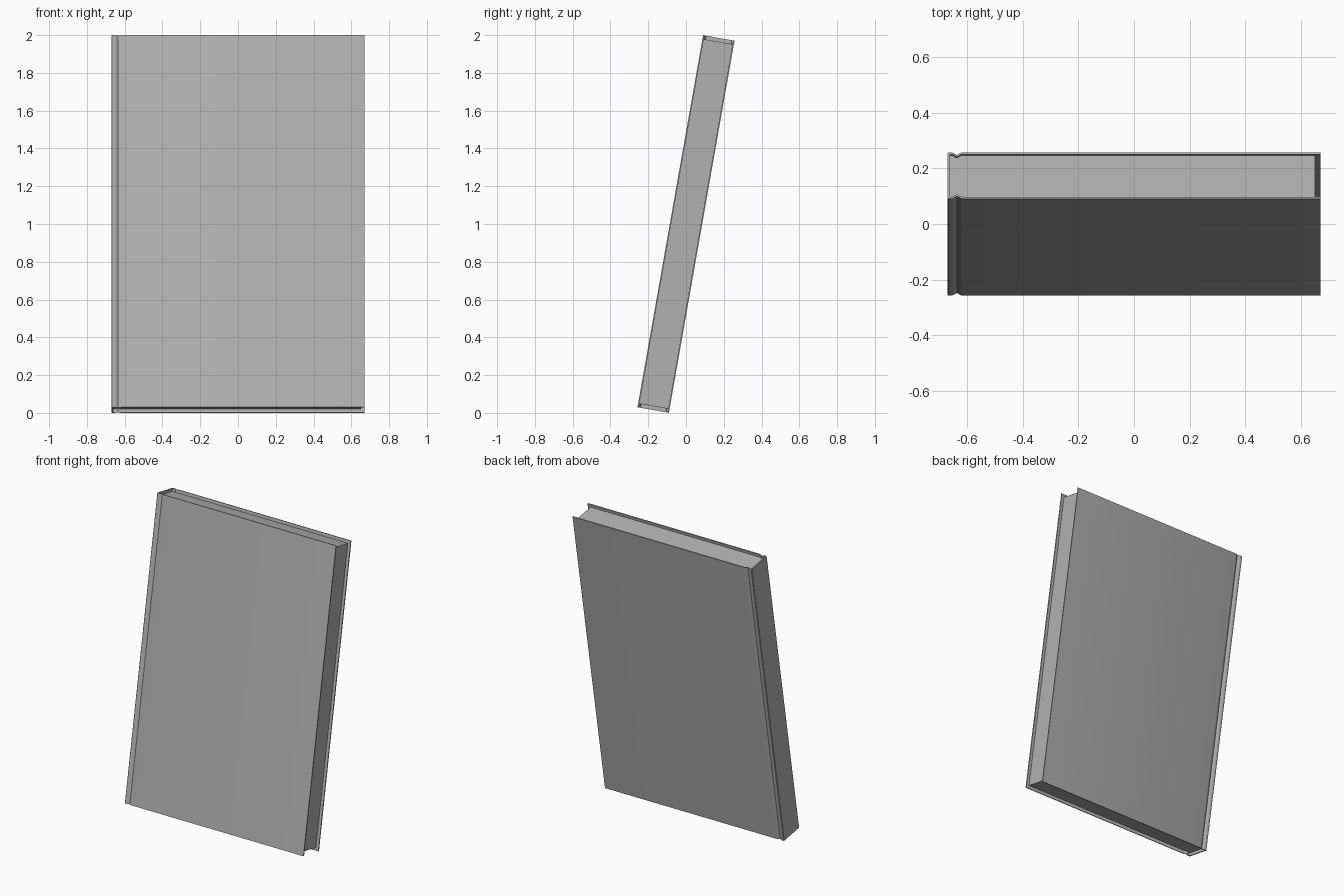
import bpy, bmesh, math

if "Cube" in bpy.data.objects:
    bpy.data.objects.remove(bpy.data.objects["Cube"])

W, T, H = 0.67, 0.0845, 2.0      # half width, half thickness, height
BOARD, INSET = 0.007, 0.02       # cover thickness, page inset
LEAN = math.radians(-10)

# Mid grey shared by cover and pages
grey = bpy.data.materials.new("mid_grey")
grey.diffuse_color = (0.44, 0.44, 0.44, 1)
grey.use_nodes = True
grey.node_tree.nodes["Principled BSDF"].inputs["Base Color"].default_value = grey.diffuse_color


def half_profile(fore_x, inset):
    """Fore edge to spine on the +y side, with the hinge groove dipping in."""
    y = T - inset
    return [(fore_x, y), (-0.616, y), (-0.624, y - 0.002), (-0.631, y - 0.007),
            (-0.636, y - 0.009), (-0.641, y - 0.007), (-0.648, y - 0.002),
            (-0.655, y), (-W + inset + 0.003, y - 0.001), (-W + inset, y - 0.004)]


def full_profile(fore_x, inset):
    half = half_profile(fore_x, inset)
    return half + [(x, -y) for x, y in reversed(half)]


def prism(name, outline, height):
    """Extrude an x-y outline along the leaning height of the book."""
    bm = bmesh.new()
    face = bm.faces.new([bm.verts.new((x, y, -height / 2)) for x, y in outline])
    ext = bmesh.ops.extrude_face_region(bm, geom=[face])
    top = [v for v in ext["geom"] if isinstance(v, bmesh.types.BMVert)]
    bmesh.ops.translate(bm, verts=top, vec=(0, 0, height))
    bmesh.ops.recalc_face_normals(bm, faces=bm.faces)
    mesh = bpy.data.meshes.new(name)
    bm.to_mesh(mesh)
    bm.free()
    mesh.materials.append(grey)
    obj = bpy.data.objects.new(name, mesh)
    bpy.context.collection.objects.link(obj)
    obj.rotation_euler.x = LEAN
    obj.location.z = 1.0
    bpy.ops.object.select_all(action='DESELECT')
    obj.select_set(True)
    bpy.context.view_layer.objects.active = obj
    bpy.ops.object.shade_smooth_by_angle(angle=math.radians(40))
    return obj


# Cover: C-shaped wrap with two boards, hinge grooves and a flat spine
outer = full_profile(W, 0)
inner = full_profile(W, BOARD)
prism("book_cover", outer + inner[::-1], H)

# Page block: fills the cover, set back at the head, tail and fore edge
prism("page_block", full_profile(W - INSET, BOARD), H - 2 * INSET)
